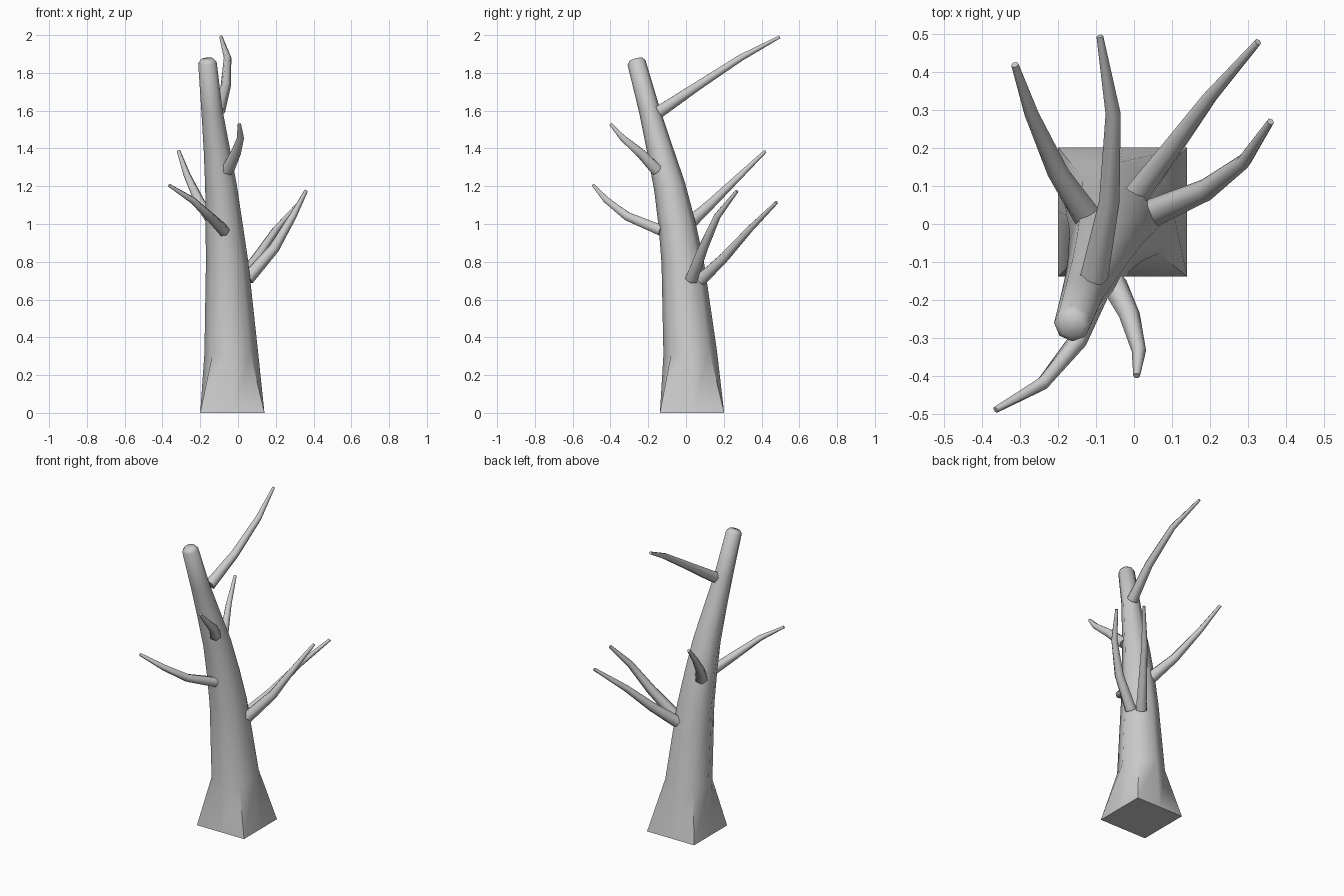
import bpy, bmesh
from math import cos, sin, pi, radians
from mathutils import Vector

if "Cube" in bpy.data.objects:
    bpy.data.objects.remove(bpy.data.objects["Cube"])


def tube(name, path, sides, base=None):
    """Closed tapering tube along (x, y, z, radius) points; base = optional first ring."""
    bm = bmesh.new()
    pts = [Vector(p[:3]) for p in path]
    rings = []
    if base:
        rings.append([bm.verts.new(p) for p in base])
    for i, p in enumerate(path):
        t = (pts[min(i + 1, len(pts) - 1)] - pts[max(i - 1, 0)]).normalized()
        u = Vector((1, 0, 0))
        u = (u - t * u.dot(t)).normalized()
        v = t.cross(u)
        ring = []
        for k in range(sides):
            a = 2 * pi * k / sides
            ring.append(bm.verts.new(pts[i] + (u * cos(a) + v * sin(a)) * p[3]))
        rings.append(ring)
    for lo, hi in zip(rings, rings[1:]):
        for k in range(sides):
            n = (k + 1) % sides
            bm.faces.new((lo[k], lo[n], hi[n], hi[k]))
    bm.faces.new(rings[0][::-1])
    bm.faces.new(rings[-1])
    bmesh.ops.recalc_face_normals(bm, faces=bm.faces)
    mesh = bpy.data.meshes.new(name)
    bm.to_mesh(mesh)
    bm.free()
    ob = bpy.data.objects.new(name, mesh)
    bpy.context.collection.objects.link(ob)
    bpy.ops.object.select_all(action='DESELECT')
    ob.select_set(True)
    bpy.context.view_layer.objects.active = ob
    bpy.ops.object.shade_smooth_by_angle(angle=radians(65))
    return ob


# Trunk: square foot blending into a round, leaning, tapering stem
foot = []
for k in range(8):
    cx, sy = cos(k * pi / 4), sin(k * pi / 4)
    s = 0.17 / max(abs(cx), abs(sy))
    foot.append((-0.03 + cx * s, 0.032 + sy * s, 0))
trunk = [
    (-0.036, 0.022, 0.32, 0.142),
    (-0.058, -0.018, 0.80, 0.112),
    (-0.074, -0.048, 1.00, 0.098),
    (-0.090, -0.087, 1.20, 0.084),
    (-0.113, -0.140, 1.40, 0.069),
    (-0.138, -0.193, 1.60, 0.056),
    (-0.162, -0.262, 1.855, 0.049),
    (-0.164, -0.267, 1.873, 0.034),
]
tube("trunk", trunk, 8, foot)

# Branches: curved tapering limbs rooted in the trunk
branches = {
    "branch_top_back": [(-0.105, -0.14, 1.595, 0.037), (-0.065, 0.06, 1.73, 0.027),
                        (-0.055, 0.29, 1.88, 0.020), (-0.09, 0.495, 1.99, 0.009)],
    "branch_front_left": [(-0.075, -0.13, 0.965, 0.033), (-0.15, -0.31, 1.04, 0.026),
                          (-0.24, -0.42, 1.125, 0.019), (-0.365, -0.49, 1.205, 0.009)],
    "branch_front_right": [(-0.055, -0.155, 1.285, 0.036), (-0.012, -0.24, 1.375, 0.028),
                           (0.013, -0.335, 1.455, 0.019), (0.007, -0.40, 1.53, 0.009)],
    "branch_back_left": [(-0.12, 0.015, 1.00, 0.040), (-0.20, 0.135, 1.11, 0.029),
                         (-0.27, 0.29, 1.26, 0.019), (-0.314, 0.42, 1.385, 0.010)],
    "branch_back_right": [(0.01, 0.08, 0.705, 0.037), (0.10, 0.20, 0.82, 0.029),
                          (0.20, 0.335, 0.97, 0.020), (0.327, 0.48, 1.115, 0.010)],
    "branch_right": [(0.05, 0.03, 0.71, 0.037), (0.19, 0.09, 0.87, 0.029),
                     (0.29, 0.165, 1.04, 0.020), (0.36, 0.27, 1.175, 0.010)],
}
for name, path in branches.items():
    tube(name, path, 6)
